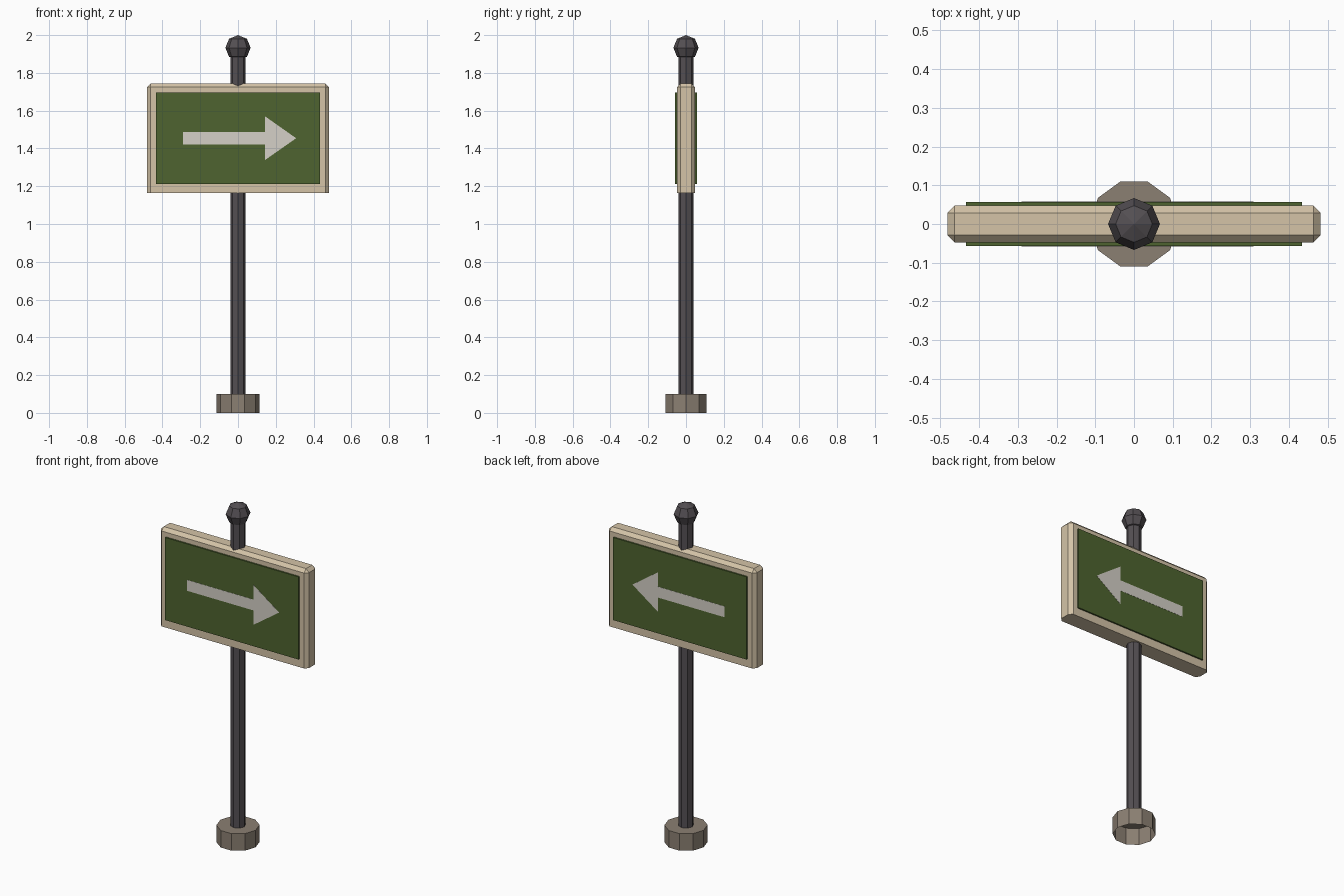
import bpy
import bmesh

default = bpy.data.objects.get("Cube")
if default:
    bpy.data.objects.remove(default, do_unlink=True)


def material(name, rgb):
    mat = bpy.data.materials.new(name)
    mat.use_nodes = True
    mat.diffuse_color = (*rgb, 1)
    mat.node_tree.nodes["Principled BSDF"].inputs["Base Color"].default_value = (*rgb, 1)
    return mat


iron = material("dark iron", (0.088, 0.078, 0.086))
stone = material("grey brown stone", (0.26, 0.215, 0.17))
cream = material("cream frame", (0.66, 0.55, 0.39))
green = material("sign green", (0.077, 0.127, 0.029))
white = material("off white", (0.66, 0.63, 0.57))


def finish(name, bm, mat):
    bmesh.ops.recalc_face_normals(bm, faces=bm.faces)
    mesh = bpy.data.meshes.new(name)
    bm.to_mesh(mesh)
    bm.free()
    mesh.materials.append(mat)
    obj = bpy.data.objects.new(name, mesh)
    bpy.context.collection.objects.link(obj)
    return obj


def prism(name, sides, radius, bottom, top, mat, open_bottom=False):
    """Upright faceted column with a corner on the +x axis."""
    bm = bmesh.new()
    bmesh.ops.create_circle(bm, cap_ends=True, segments=sides, radius=radius)
    corner = max(bm.verts, key=lambda v: v.co.x)
    bmesh.ops.rotate(bm, verts=bm.verts, matrix=turn_to_x(corner.co))
    bmesh.ops.translate(bm, verts=bm.verts, vec=(0, 0, bottom))
    base = bm.faces[:]
    result = bmesh.ops.extrude_face_region(bm, geom=base, use_keep_orig=True)
    raised = [g for g in result["geom"] if isinstance(g, bmesh.types.BMVert)]
    bmesh.ops.translate(bm, verts=raised, vec=(0, 0, top - bottom))
    if open_bottom:
        low = [f for f in bm.faces if all(v.co.z < bottom + 0.001 for v in f.verts)]
        bmesh.ops.delete(bm, geom=low, context="FACES_ONLY")
    return finish(name, bm, mat)


def turn_to_x(co):
    from mathutils import Matrix
    from math import atan2
    return Matrix.Rotation(-atan2(co.y, co.x), 3, "Z")


def plate(name, outline, y0, y1, mat):
    """Outline in x and z, extruded between two depths."""
    bm = bmesh.new()
    face = bm.faces.new([bm.verts.new((x, y0, z)) for x, z in outline])
    result = bmesh.ops.extrude_face_region(bm, geom=[face], use_keep_orig=True)
    moved = [g for g in result["geom"] if isinstance(g, bmesh.types.BMVert)]
    bmesh.ops.translate(bm, verts=moved, vec=(0, y1 - y0, 0))
    return finish(name, bm, mat)


def rectangle(half, low, high):
    return [(-half, low), (half, low), (half, high), (-half, high)]


# Foot, hollow underneath, and post
prism("foot", 10, 0.115, 0, 0.1, stone, open_bottom=True)
prism("post", 8, 0.041, 0.1, 1.91, iron)

# Round finial on the post
bm = bmesh.new()
bmesh.ops.create_uvsphere(bm, u_segments=8, v_segments=4, radius=0.067)
bmesh.ops.translate(bm, verts=bm.verts, vec=(0, 0, 1.933))
finish("finial", bm, iron)

# Sign frame, chamfered on every edge except the underside and its rim
LOW, HIGH, DEPTH = 1.163, 1.743, 0.048
frame = plate("sign_frame", rectangle(0.482, LOW, HIGH), -DEPTH, DEPTH, cream)
bm = bmesh.new()
bm.from_mesh(frame.data)
edges = [e for e in bm.edges if max(v.co.z for v in e.verts) > LOW + 0.1]
bmesh.ops.bevel(bm, geom=edges, offset=0.019, segments=1, affect="EDGES")
bm.to_mesh(frame.data)
bm.free()

# Green panel and arrow on both faces; both arrows point to the model's left
arrow = [(-0.29, 1.422), (0.142, 1.422), (0.142, 1.338), (0.308, 1.454),
         (0.142, 1.571), (0.142, 1.486), (-0.29, 1.486)]
for side, label in ((-1, "front"), (1, "back")):
    plate(label + "_panel", rectangle(0.434, 1.211, 1.697),
          side * (DEPTH - 0.002), side * 0.057, green)
    plate(label + "_arrow", arrow, side * 0.056, side * 0.058, white)
